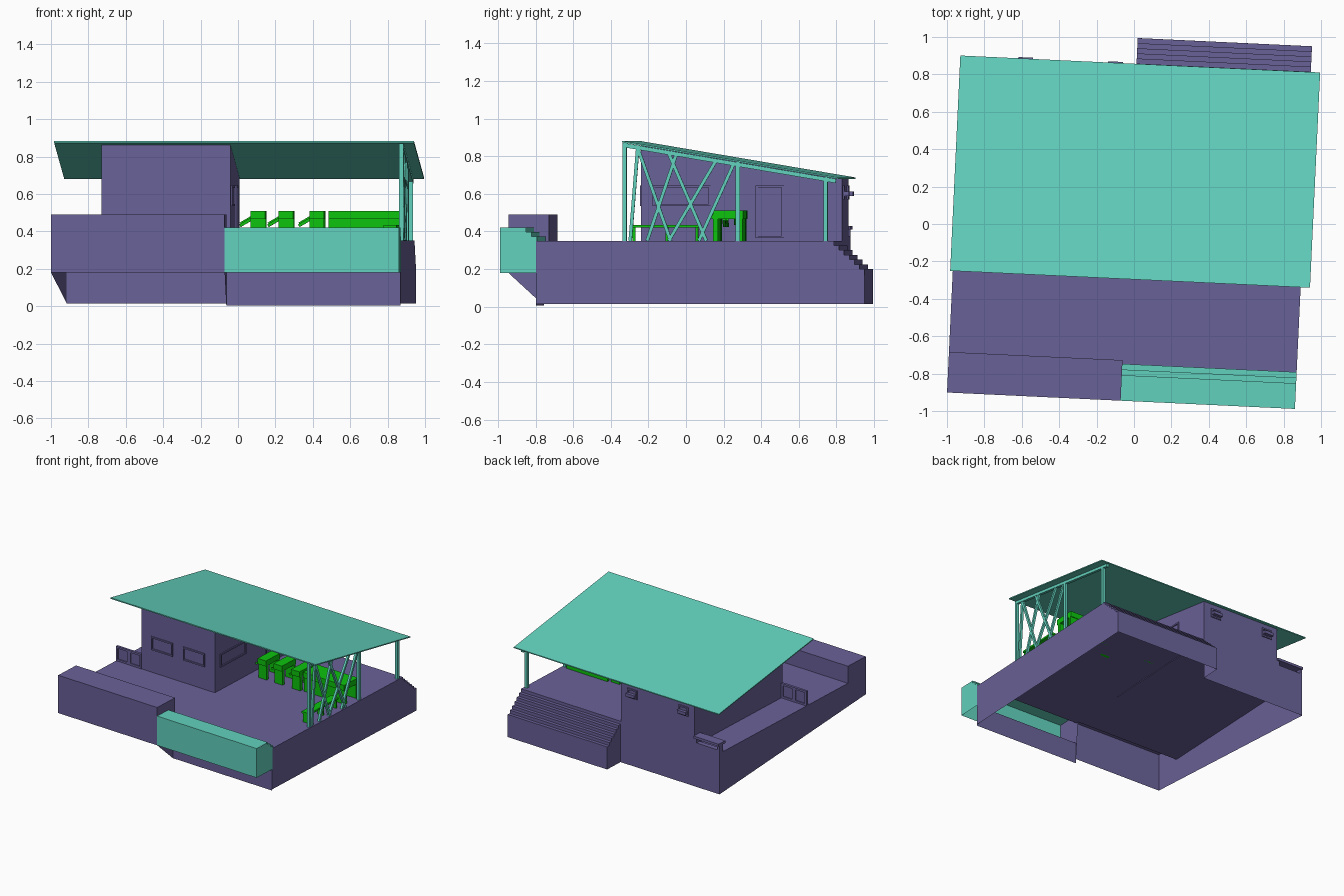
import bpy, math
from mathutils import Vector

if "Cube" in bpy.data.objects:
    bpy.data.objects.remove(bpy.data.objects["Cube"])

TURN = math.radians(-2.7)   # whole building sits slightly turned on the site


def material(name, rgb):
    m = bpy.data.materials.new(name)
    m.diffuse_color = (*rgb, 1)
    m.use_nodes = True
    m.node_tree.nodes["Principled BSDF"].inputs["Base Color"].default_value = m.diffuse_color
    return m


PURPLE = material("purple", (0.141, 0.120, 0.314))
TEAL = material("teal", (0.122, 0.640, 0.510))
GREEN = material("green", (0.004, 0.546, 0.004))


def mesh(name, verts, faces, mat):
    me = bpy.data.meshes.new(name)
    me.from_pydata(verts, [], faces)
    me.materials.append(mat)
    ob = bpy.data.objects.new(name, me)
    bpy.context.collection.objects.link(ob)
    ob.rotation_euler.z = TURN
    return ob


def box(name, x0, x1, y0, y1, z0, z1, mat):
    v = [(x, y, z) for x in (x0, x1) for y in (y0, y1) for z in (z0, z1)]
    f = [(0, 1, 3, 2), (4, 6, 7, 5), (0, 4, 5, 1), (2, 3, 7, 6), (0, 2, 6, 4), (1, 5, 7, 3)]
    return mesh(name, v, f, mat)


def sheet(name, profile, x0, x1, mat):
    """Sweep an open (y, z) profile along x."""
    n = len(profile)
    v = [(x, y, z) for x in (x0, x1) for y, z in profile]
    return mesh(name, v, [(i, i + n, i + n + 1, i + 1) for i in range(n - 1)], mat)


def side(name, x, outline, mat):
    """Flat panel facing along x from a (y, z) outline."""
    return mesh(name, [(x, y, z) for y, z in outline], [tuple(range(len(outline)))], mat)


def prism(name, x0, x1, outline, mat):
    """Closed (y, z) outline given thickness along x."""
    n = len(outline)
    v = [(x, y, z) for x in (x0, x1) for y, z in outline]
    f = [tuple(range(n))[::-1], tuple(range(n, 2 * n))]
    f += [(i, (i + 1) % n, (i + 1) % n + n, i + n) for i in range(n)]
    return mesh(name, v, f, mat)


def bar(name, a, b, w, mat):
    """Square bar between two points."""
    a, b = Vector(a), Vector(b)
    d = (b - a).normalized()
    s = d.cross(Vector((1, 0, 0)) if abs(d.x) < 0.7 else Vector((0, 1, 0))).normalized()
    t = d.cross(s)
    v = [p + (s * i + t * j) * w / 2 for p in (a, b)
         for i, j in ((-1, -1), (1, -1), (1, 1), (-1, 1))]
    f = [(3, 2, 1, 0), (4, 5, 6, 7)] + [(i, (i + 1) % 4, (i + 1) % 4 + 4, i + 4) for i in range(4)]
    return mesh(name, v, f, mat)


def roof_z(y):
    return 0.872 - 0.169 * (y + 0.296)


L, M, R = -0.956, -0.027, 0.906          # left, middle and right of the base
FRONT, BACK, DECK = -0.947, 0.83, 0.35

# Base: open-bottomed shell with deck, benches and stairs
sheet("left_bench_and_deck", [(FRONT, 0.18), (FRONT, 0.49), (-0.73, 0.49), (-0.73, DECK),
                              (BACK, DECK), (BACK, 0.015)], L, M, PURPLE)
side("left_wall", L, [(FRONT, 0.18), (FRONT, 0.49), (-0.73, 0.49), (-0.73, DECK),
                      (BACK, DECK), (BACK, 0.015)], PURPLE)
side("bench_divider", M, [(FRONT, 0.18), (FRONT, 0.49), (-0.73, 0.49), (-0.73, DECK),
                          (-0.757, 0.005)], PURPLE)
stairs = [(-0.75, DECK), (BACK, DECK)]
for k in range(6):
    z = 0.325 - 0.025 * k
    stairs += [(BACK + 0.0273 * k, z), (BACK + 0.0273 * (k + 1), z)]
stairs.append((0.994, 0.015))
sheet("right_deck_and_stairs", stairs, M, R, PURPLE)
side("right_wall", R, [(-0.757, 0.015), (-0.757, DECK)] + stairs[1:], PURPLE)
side("stair_side", M, [(BACK, 0.015)] + stairs[1:], PURPLE)
sheet("front_wall", [(-0.757, 0.005), (-0.757, 0.18)], M, R, PURPLE)

# Teal stepped seat at the front right
seat = [(FRONT, 0.18), (FRONT, 0.42), (-0.81, 0.42), (-0.81, 0.397), (-0.78, 0.397),
        (-0.78, 0.373), (-0.75, 0.373), (-0.75, DECK)]
sheet("front_seat", seat, M, R, TEAL)
side("front_seat_end", R + 0.001, seat + [(-0.757, DECK), (-0.757, 0.18)], TEAL)

# House
HX0, HX1, HY0 = -0.72, -0.03, -0.242
prism("house", HX0, HX1, [(HY0, DECK - 0.005), (BACK, DECK - 0.005), (BACK, roof_z(BACK)),
                          (HY0, roof_z(HY0))], PURPLE)


def frame_front(name, x0, x1, z0, z1, y, d=0.008, w=0.012):
    for a, b, c, e in ((x0, x1, z0, z0 + w), (x0, x1, z1 - w, z1),
                       (x0, x0 + w, z0, z1), (x1 - w, x1, z0, z1)):
        box(name, a, b, y - d, y + d, c, e, PURPLE)


def frame_side(name, y0, y1, z0, z1, x, d=0.008, w=0.012):
    for a, b, c, e in ((y0, y1, z0, z0 + w), (y0, y1, z1 - w, z1),
                       (y0, y0 + w, z0, z1), (y1 - w, y1, z0, z1)):
        box(name, x - d, x + d, a, b, c, e, PURPLE)


for x0 in (-0.625, -0.325):
    frame_front("front_window_frame", x0, x0 + 0.2, 0.535, 0.645, HY0)
frame_side("side_window_frame", -0.18, 0.13, 0.535, 0.645, HX1)
frame_side("door_frame", 0.37, 0.52, 0.365, 0.645, HX1)
for x in (-0.62, -0.14):
    frame_front("back_window_frame", x - 0.045, x + 0.045, 0.57, 0.645, BACK)
    bar("tilted_pane", (x - 0.04, BACK + 0.02, 0.60), (x + 0.04, BACK + 0.02, 0.60), 0.025, PURPLE)

# Low screens between the house and the left edge
for x0 in (L, L + 0.118):
    frame_front("low_screen", x0, x0 + 0.118, DECK, 0.47, -0.235, 0.01, 0.016)
    box("low_screen_panel", x0, x0 + 0.118, -0.237, -0.233, DECK, 0.47, PURPLE)
box("back_ledge_top", L, HX0, 0.76, BACK + 0.01, 0.41, 0.43, PURPLE)
box("back_ledge_foot", L, HX0, 0.79, BACK, DECK, 0.375, PURPLE)
for x in (L, HX0 - 0.02):
    box("back_ledge_post", x, x + 0.02, 0.79, BACK, DECK, 0.41, PURPLE)

# Sloping roof slab
prism("roof", -0.97, 0.956, [(-0.296, 0.873), (0.856, 0.679), (0.856, 0.687), (-0.296, 0.882)], TEAL)

# Posts, roof beam and crossed braces on the right side
PX = 0.888
for y in (-0.285, 0.318, 0.785):
    box("post", PX - 0.011, PX + 0.011, y - 0.011, y + 0.011, DECK, roof_z(y), TEAL)
bar("roof_beam", (PX, -0.29, roof_z(-0.29) - 0.012), (PX, 0.84, roof_z(0.84) - 0.012), 0.022, TEAL)
for y0, y1 in ((-0.255, -0.215), (-0.04, -0.215), (0.15, -0.05), (-0.165, -0.01),
               (-0.05, 0.20), (0.11, 0.295)):
    bar("brace", (PX, y0, DECK), (PX, y1, roof_z(y1) - 0.015), 0.018, TEAL)


# Tables, slanted seats and long bench
def table(name, x0, x1, y0):
    box(name + "_top", x0, x1, y0, y0 + 0.17, 0.465, 0.51, GREEN)
    box(name + "_front", x0, x1, y0 + 0.01, y0 + 0.035, DECK, 0.465, GREEN)
    box(name + "_back", x0, x1, y0 + 0.145, y0 + 0.165, DECK, 0.465, GREEN)


for x in (0.06, 0.21, 0.375):
    table("small_table", x, x + 0.078, 0.16)
    bar("slanted_seat", (x - 0.06, 0.22, 0.43), (x, 0.22, 0.465), 0.016, GREEN)
    bar("slanted_rest", (x - 0.06, 0.28, 0.44), (x, 0.28, 0.475), 0.016, GREEN)
table("long_table", 0.475, 0.86, 0.175)
box("bench_seat", 0.79, 0.86, -0.25, 0.11, 0.42, 0.435, GREEN)
for y in (-0.245, -0.07, 0.09):
    box("bench_leg", 0.80, 0.85, y, y + 0.015, DECK, 0.42, GREEN)
